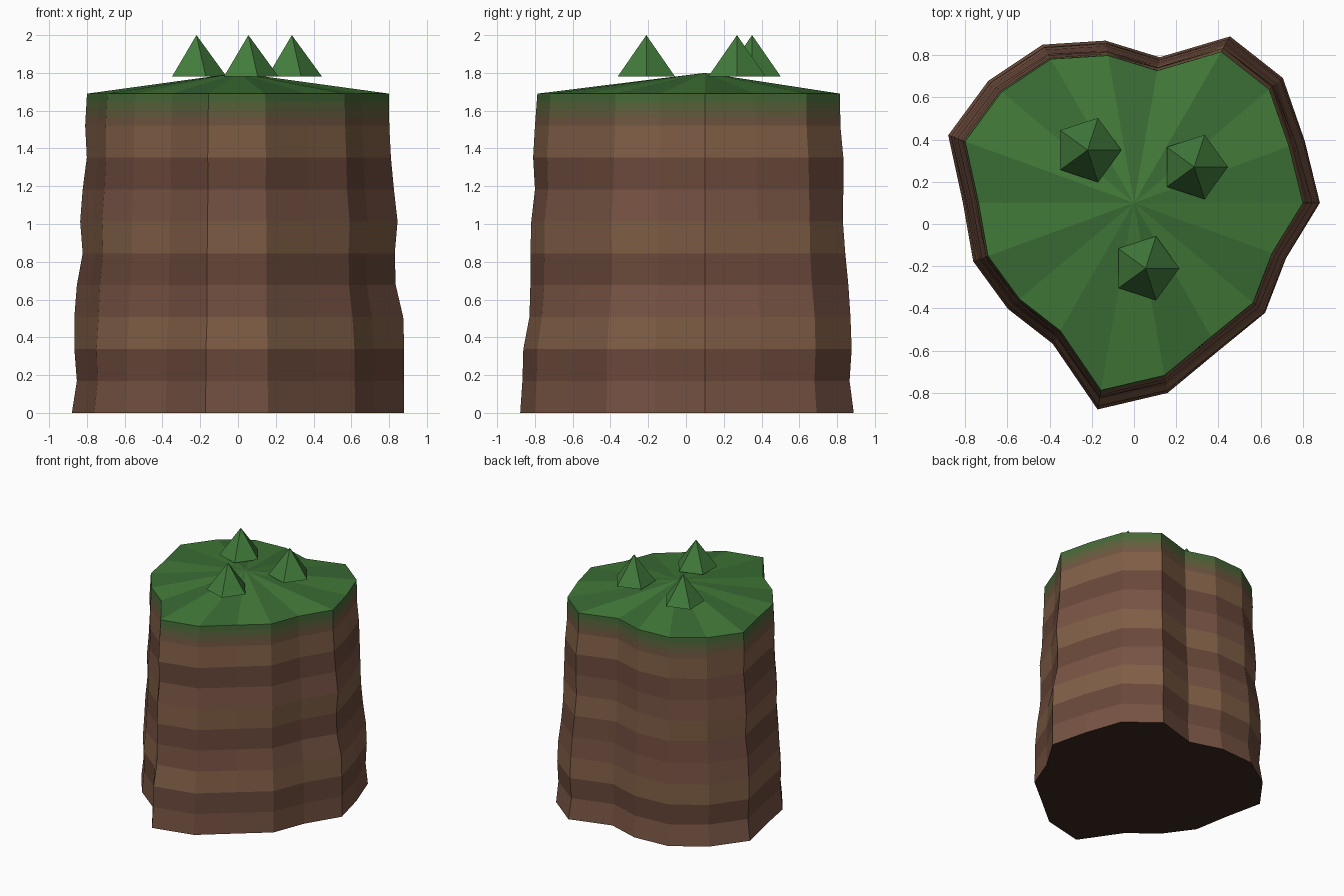
import bpy, bmesh
from math import cos, sin, radians

if "Cube" in bpy.data.objects:
    bpy.data.objects.remove(bpy.data.objects["Cube"])

CY = 0.10                      # plan centre of the butte is (0, CY)
TOP, APEX = 1.69, 1.80
N, LAYERS = 18, 10

# plan radius every 20 degrees
RADII = [.88, .86, .92, .91, .70, .78, .865, .90, .936,
         .81, .81, .78, .77, .993, .914, .806, .81, .766]
# weathered taper by layer, at four compass angles
TAPER = [
    (0,   [1, 1, 1, .994, .949, .943, .96, .938, .92, .91, .909]),
    (60,  [1, .972, .986, .978, .964, .943, .927, .93, .93, .91, .908]),
    (160, [1, .97, .985, .985, .97, .935, .95, .935, .91, .92, .909]),
    (260, [1, .988, .983, .95, .945, .945, .94, .92, .93, .92, .907]),
]
TAPER.append((360, TAPER[0][1]))

RED, DARK, TAN = (.185, .087, .057), (.145, .066, .043), (.22, .115, .062)
GREEN, GREEN_DARK = (.055, .195, .04), (.042, .15, .035)


def material(name, rgb):
    m = bpy.data.materials.new(name)
    m.diffuse_color = (*rgb, 1)
    m.use_nodes = True
    m.node_tree.nodes["Principled BSDF"].inputs["Base Color"].default_value = m.diffuse_color
    return m


def mix(a, b, t):
    return tuple(p + (q - p) * t for p, q in zip(a, b))


def taper(deg, level):
    i = min(int(level), LAYERS - 1)
    for (a0, p0), (a1, p1) in zip(TAPER, TAPER[1:]):
        if a0 <= deg <= a1:
            t = (deg - a0) / (a1 - a0)
            lo, hi = (p0[k] + (p1[k] - p0[k]) * t for k in (i, i + 1))
            return lo + (hi - lo) * (level - i)


def ring(bm, level):
    verts = []
    for k, r in enumerate(RADII):
        a = k * 360 / N
        s = r * taper(a, level)
        verts.append(bm.verts.new((s * cos(radians(a)), CY + s * sin(radians(a)),
                                   TOP * level / LAYERS)))
    return verts


def finish(bm, name, mats):
    bmesh.ops.recalc_face_normals(bm, faces=bm.faces)
    me = bpy.data.meshes.new(name)
    bm.to_mesh(me)
    bm.free()
    for m in mats:
        me.materials.append(m)
    ob = bpy.data.objects.new(name, me)
    bpy.context.collection.objects.link(ob)
    return ob


# Rock column with a grassy cap, one closed surface
strata = [material("rock_red", RED), material("rock_dark", DARK), material("rock_tan", TAN)]
fade = [material(f"moss_fade_{i}", mix(RED, GREEN_DARK, (i + .5) / 4)) for i in range(4)]
grass = [material("grass_dark", GREEN_DARK), material("grass_light", GREEN)]
base = material("base_rock", (.042, .021, .014))
mats = strata + fade + grass + [base]

bm = bmesh.new()
levels = list(range(LAYERS)) + [9.25, 9.5, 9.75, 10]   # top band split for the moss fade
rings = [ring(bm, l) for l in levels]
for i, (lo, hi) in enumerate(zip(rings, rings[1:])):
    for k in range(N):
        j = (k + 1) % N
        f = bm.faces.new((lo[k], lo[j], hi[j], hi[k]))
        f.material_index = i % 3 if i < 9 else 3 + i - 9
bm.faces.new(rings[0]).material_index = len(mats) - 1
peak = bm.verts.new((0, CY, APEX))
for k in range(N):
    f = bm.faces.new((rings[-1][k], rings[-1][(k + 1) % N], peak))
    f.material_index = 7 + k % 2
finish(bm, "butte", mats)

# Five-sided shrubs on the cap
leaf = material("shrub_green", (.055, .20, .045))
for n, (x, y) in enumerate([(-.22, .35), (.285, .27), (.055, -.21)], 1):
    bm = bmesh.new()
    rim = [bm.verts.new((.16 * cos(radians(72 * k)), .16 * sin(radians(72 * k)), 1.78))
           for k in range(5)]
    tip = bm.verts.new((0, 0, 2.0))
    bm.faces.new(rim)
    for k in range(5):
        bm.faces.new((rim[k], rim[(k + 1) % 5], tip))
    finish(bm, f"shrub_{n}", [leaf]).location = (x, y, 0)
